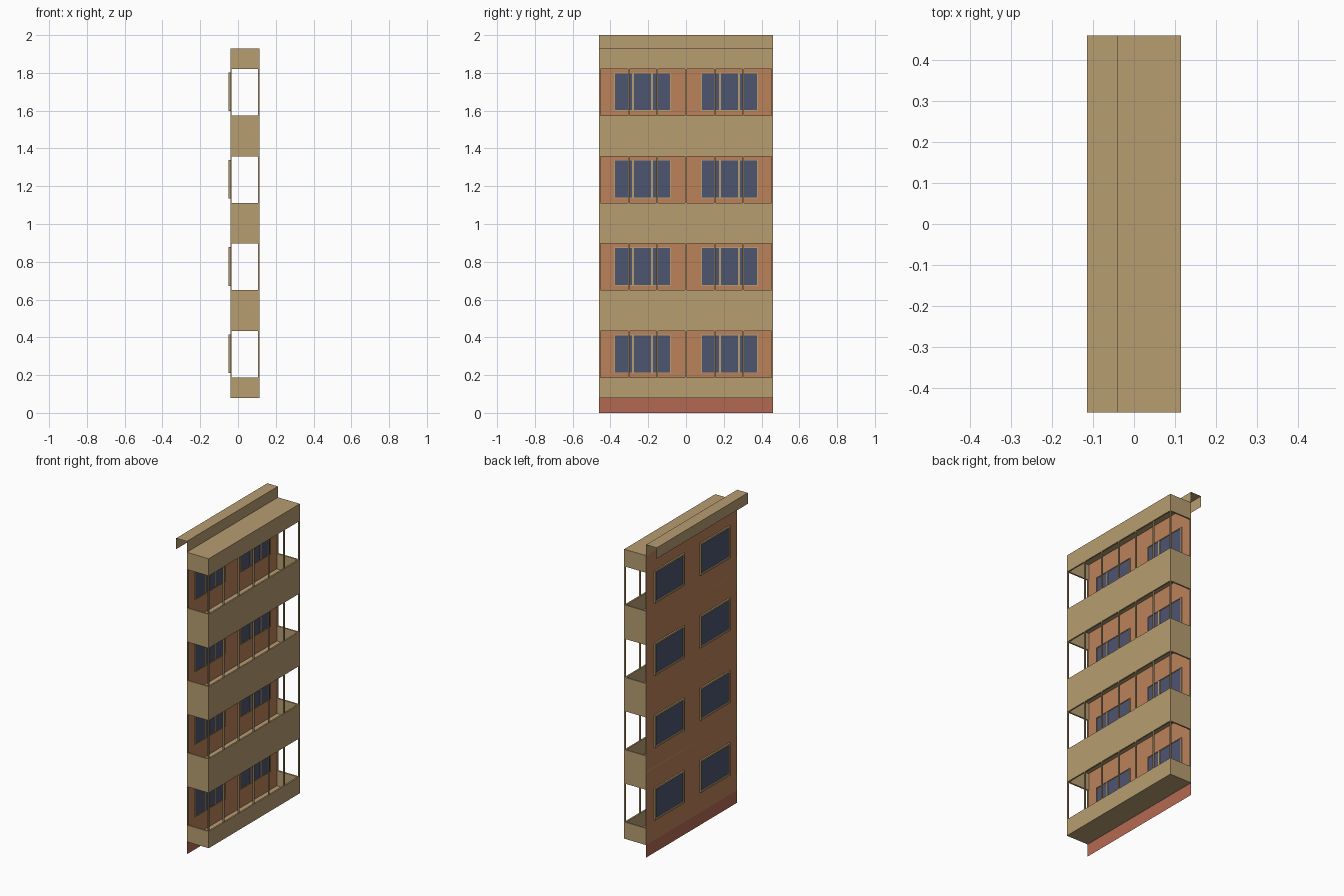
import bpy, bmesh

if "Cube" in bpy.data.objects:
    bpy.data.objects.remove(bpy.data.objects["Cube"])

def material(name, rgb):
    m = bpy.data.materials.new(name)
    m.diffuse_color = (*rgb, 1)
    m.use_nodes = True
    m.node_tree.nodes["Principled BSDF"].inputs["Base Color"].default_value = m.diffuse_color
    return m

TAN = material("tan_concrete", (0.474, 0.337, 0.165))
ORANGE = material("orange_wall", (0.497, 0.223, 0.102))
BLUE = material("blue_glass", (0.076, 0.089, 0.162))
RED = material("red_base", (0.456, 0.141, 0.084))

def finish(name, bm, mat):
    me = bpy.data.meshes.new(name)
    bm.to_mesh(me)
    bm.free()
    me.materials.append(mat)
    ob = bpy.data.objects.new(name, me)
    bpy.context.collection.objects.link(ob)

def boxes(name, mat, items):
    """One object from boxes given as (x0, x1, y0, y1, z0, z1)."""
    bm = bmesh.new()
    for x0, x1, y0, y1, z0, z1 in items:
        vs = bmesh.ops.create_cube(bm, size=1)["verts"]
        for v in vs:
            v.co = ((x0 + x1) / 2 + v.co.x * (x1 - x0),
                    (y0 + y1) / 2 + v.co.y * (y1 - y0),
                    (z0 + z1) / 2 + v.co.z * (z1 - z0))
    finish(name, bm, mat)

def sheet(name, mat, profile):
    """Thin sheet: an x-z profile line swept along the facade."""
    bm = bmesh.new()
    rows = [[bm.verts.new((x, y, z)) for y in (-W, W)] for x, z in profile]
    for a, b in zip(rows, rows[1:]):
        bm.faces.new((a[0], a[1], b[1], b[0]))
    finish(name, bm, mat)

W, XW, XO = 0.46, -0.04, 0.115      # half width, wall plane, balcony front
T = 0.01                            # parapet thickness
PITCH, BASE = 0.4625, 0.08
LOW, HIGH = 0.107, 0.353            # balcony opening above each floor

# Facade sheets: red base, wall and the open-ended eave channel
sheet("base_strip", RED, [(XW, 0), (XW, BASE)])
sheet("facade_wall", ORANGE, [(XW, BASE), (XW, 1.93)])
sheet("roof_eave", TAN, [(XW, 1.93), (XW, 2.0), (-0.115, 2.0), (-0.115, 1.93)])

# Balcony bands: floor slab with thin front and end parapets
for k in range(5):
    f = BASE + k * PITCH
    z0 = f if k == 0 else f - PITCH + HIGH
    z1 = f if k == 4 else f + LOW
    s0 = f - 0.01 if k == 4 else f
    boxes("roof_slab" if k == 4 else "balcony_band", TAN, [
        (XW, XO, -W, W, s0, s0 + 0.01),
        (XO - T, XO, -W, W, z0, z1),
        (XW, XO - T, -W, -W + T, z0, z1),
        (XW, XO - T, W - T, W, z0, z1)])

def ring(x0, x1, y0, y1, z0, z1, t):
    return [(x0, x1, y0, y1, z0, z0 + t), (x0, x1, y0, y1, z1 - t, z1),
            (x0, x1, y0, y0 + t, z0 + t, z1 - t), (x0, x1, y1 - t, y1, z0 + t, z1 - t)]

for k in range(4):
    f = BASE + k * PITCH
    # Slim posts along the balcony front, plus one at each end by the wall
    posts = []
    for i in range(7):
        y = (i - 3) * (W - 0.004) / 3
        posts.append((XO - 0.008, XO, y - 0.004, y + 0.004, f + LOW, f + HIGH))
    for s in (-1, 1):
        y = s * (W - 0.004)
        posts.append((XW, XW + 0.006, y - 0.004, y + 0.004, f + LOW, f + HIGH))
    boxes("balcony_posts", TAN, posts)

    # Windows: glass through the wall, frame on both sides, two mullions inside
    for c in (-0.23, 0.23):
        a, b, z0, z1 = c - 0.15, c + 0.15, f + 0.13, f + 0.335
        boxes("window_glass", BLUE, [(XW - 0.003, XW + 0.003, a + 0.002, b - 0.002, z0 + 0.002, z1 - 0.002)])
        frame = ring(XW - 0.01, XW, a, b, z0, z1, 0.01)
        frame += ring(XW, XW + 0.006, a, b, z0, z1, 0.005)
        for m in (c - 0.05, c + 0.05):
            frame.append((XW, XW + 0.006, m - 0.005, m + 0.005, z0, z1))
        boxes("window_frame", TAN, frame)
